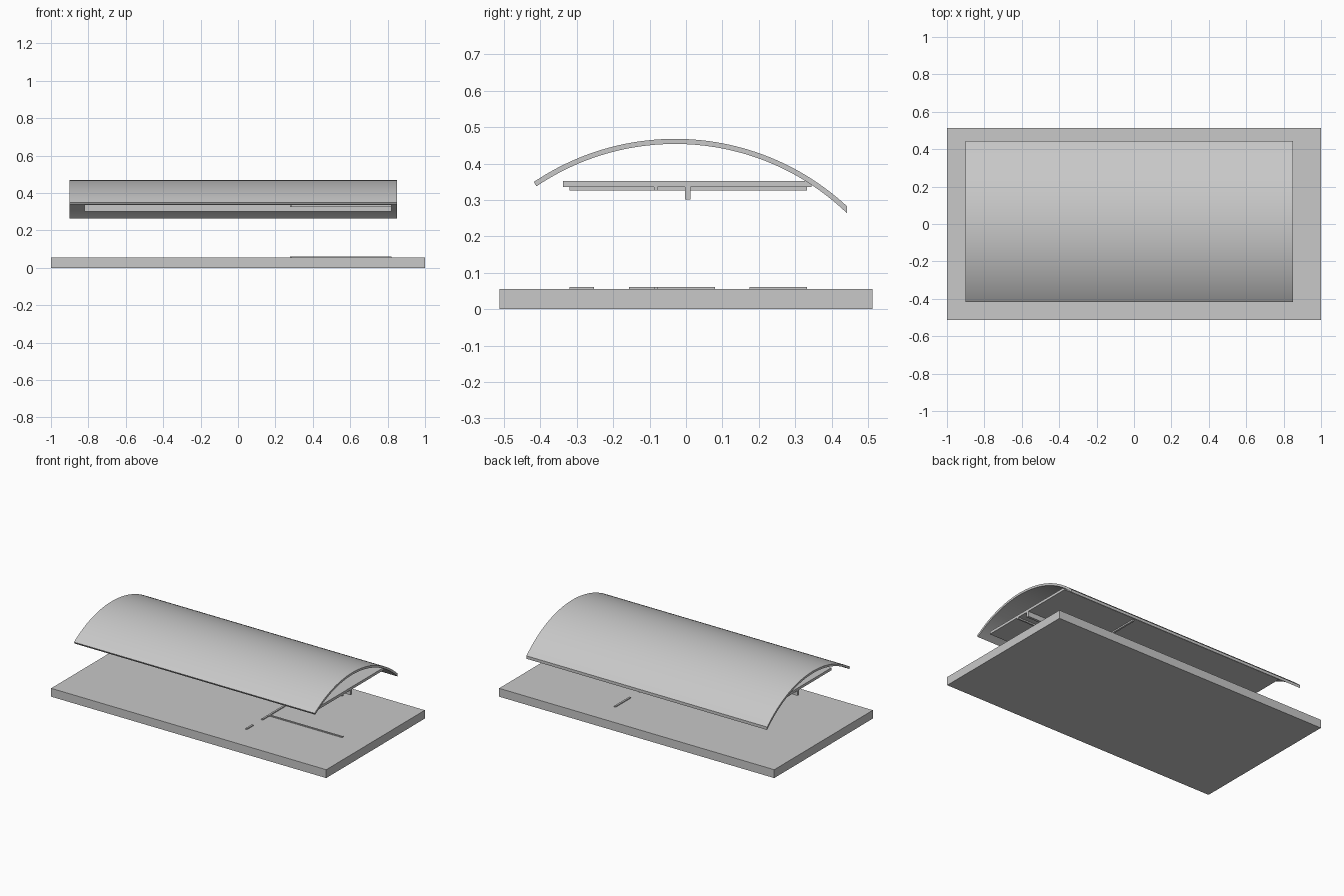
import bpy, bmesh, math

cube = bpy.data.objects.get("Cube")
if cube:
    bpy.data.objects.remove(cube, do_unlink=True)

GREY = (0.58, 0.58, 0.58, 1)
mat = bpy.data.materials.new("light_grey")
mat.use_nodes = True
mat.diffuse_color = GREY
mat.node_tree.nodes["Principled BSDF"].inputs["Base Color"].default_value = GREY


def finish(name, bm):
    bmesh.ops.recalc_face_normals(bm, faces=bm.faces)
    mesh = bpy.data.meshes.new(name)
    bm.to_mesh(mesh)
    bm.free()
    mesh.materials.append(mat)
    obj = bpy.data.objects.new(name, mesh)
    bpy.context.collection.objects.link(obj)
    return obj


def box(name, x, y, z):
    """Box given by its (min, max) range on each axis."""
    bm = bmesh.new()
    bmesh.ops.create_cube(bm, size=1)
    for v in bm.verts:
        v.co = [(a + b) / 2 + c * (b - a) for (a, b), c in zip((x, y, z), v.co)]
    return finish(name, bm)


# Floor slab
box("floor_slab", (-1, 1), (-0.512, 0.512), (0, 0.055))

# Partition stubs on the floor, with door gaps between them
WALL_X = (0.278, 0.29)
CROSS_X = (0.29, 0.82)
CROSS_Y = (-0.088, -0.078)
STUB_Z = (0.055, 0.061)
for i, y in enumerate([(-0.32, -0.253), (-0.157, 0.08), (0.175, 0.333)]):
    box(f"floor_partition_{i + 1}", WALL_X, y, STUB_Z)
box("floor_cross_partition", CROSS_X, CROSS_Y, STUB_Z)

# Ceiling plate with the partition heads and ridge beam under it
box("ceiling_plate", (-0.82, 0.82), (-0.338, 0.345), (0.335, 0.352))
HEAD_Z = (0.326, 0.335)
box("ceiling_partition", WALL_X, (-0.32, 0.333), HEAD_Z)
box("ceiling_cross_partition", CROSS_X, CROSS_Y, HEAD_Z)
box("ceiling_beam", (-0.82, 0.82), (-0.003, 0.013), (0.302, 0.335))

# Curved roof shell: arc cross-section swept along x
CENTRE_Y, CENTRE_Z, SEGMENTS = -0.03, -0.227, 48


def arc(radius, y_start, y_end):
    a = math.asin((y_start - CENTRE_Y) / radius)
    b = math.asin((y_end - CENTRE_Y) / radius)
    angles = [a + (b - a) * i / SEGMENTS for i in range(SEGMENTS + 1)]
    return [(CENTRE_Y + radius * math.sin(t), CENTRE_Z + radius * math.cos(t))
            for t in angles]


outer = arc(0.695, -0.418, 0.443)
inner = arc(0.681, -0.411, 0.443)
bm = bmesh.new()
rings = []
for (oy, oz), (iy, iz) in zip(outer, inner):
    rings.append([bm.verts.new(p) for p in ((-0.9, oy, oz), (0.85, oy, oz),
                                            (0.85, iy, iz), (-0.9, iy, iz))])
for r, s in zip(rings, rings[1:]):
    for k in range(4):
        n = (k + 1) % 4
        bm.faces.new((r[k], r[n], s[n], s[k]))
bm.faces.new(rings[0])
bm.faces.new(rings[-1])
roof = finish("curved_roof", bm)
bpy.ops.object.select_all(action="DESELECT")
roof.select_set(True)
bpy.context.view_layer.objects.active = roof
bpy.ops.object.shade_smooth_by_angle(angle=math.radians(30))
